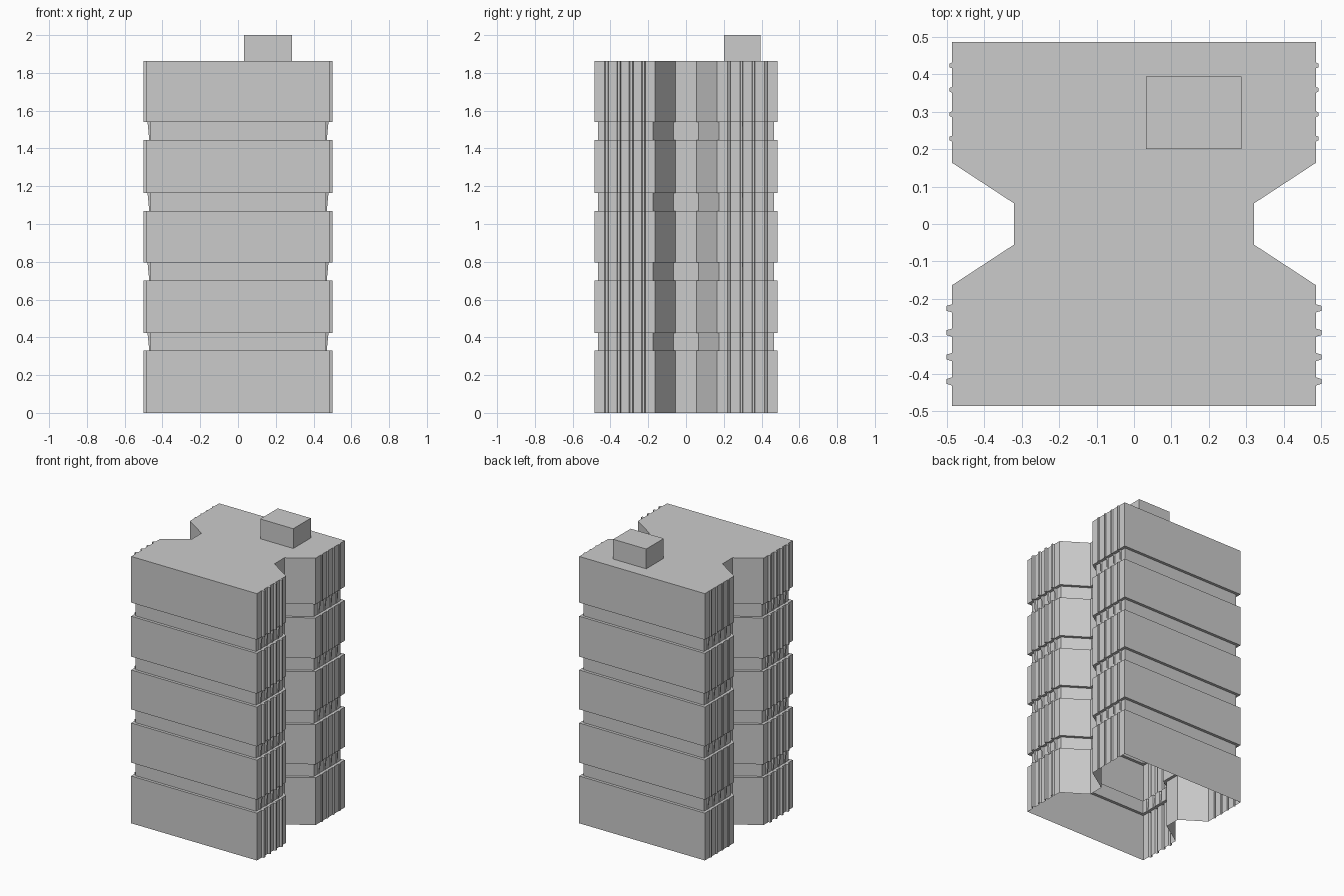
import bpy
import bmesh

if "Cube" in bpy.data.objects:
    bpy.data.objects.remove(bpy.data.objects["Cube"], do_unlink=True)

# Single concrete colour
concrete = bpy.data.materials.new("concrete_grey")
concrete.use_nodes = True
GREY = (0.6, 0.6, 0.6, 1.0)
concrete.diffuse_color = GREY
concrete.node_tree.nodes["Principled BSDF"].inputs["Base Color"].default_value = GREY


def finish(bm, name):
    mesh = bpy.data.meshes.new(name)
    bm.to_mesh(mesh)
    bm.free()
    mesh.materials.append(concrete)
    obj = bpy.data.objects.new(name, mesh)
    bpy.context.collection.objects.link(obj)
    return obj


def ribs(start, sign, tip, half, side):
    """Four tapered vertical ribs on an end wall, listed outward from the notch."""
    pts = []
    for i in range(4):
        y = start + 0.065 * i
        pts += [(side, y - half), (tip, y - half * 0.6),
                (tip, y + half * 0.6), (side, y + half)]
    return [(x, sign * y) for x, y in pts]


def outline(inset, rib_inset):
    """Counter-clockwise H-shaped floor plan with ribbed end walls."""
    side = 0.485 - inset
    outer_y = 0.163 + inset * 0.54
    inner_y = 0.055 + inset * 0.54
    front = ribs(0.225, -1, 0.5 - rib_inset, 0.011, side)[::-1]
    back = ribs(0.228, 1, 0.492 - rib_inset * 0.8, 0.008, side)
    half = [(side, -side)] + front + [(side, -outer_y), (0.32 - inset, -inner_y),
            (0.32 - inset, inner_y), (side, outer_y)] + back + [(side, side)]
    return half + [(-x, y) for x, y in reversed(half)]


# Tower shell: wide storey bands split by recessed grooves, open underneath
levels = [(0.0, 0.0, 0.0)]
for low, high in ((0.33, 0.423), (0.70, 0.795), (1.07, 1.163), (1.445, 1.54)):
    levels += [(low, 0.0, 0.0), (low, 0.02, 0.03),
               (high, 0.02, 0.021), (high, 0.0, 0.0)]
levels.append((1.862, 0.0, 0.0))

bm = bmesh.new()
rings = [[bm.verts.new((x, y, z)) for x, y in outline(inset, rib)]
         for z, inset, rib in levels]
for lower, upper in zip(rings, rings[1:]):
    for i in range(len(lower)):
        j = (i + 1) % len(lower)
        bm.faces.new((lower[i], lower[j], upper[j], upper[i]))
bm.faces.new(rings[-1])
finish(bm, "tower_block")

# Rooftop plant room
bm = bmesh.new()
bmesh.ops.create_cube(bm, size=1.0)
bmesh.ops.scale(bm, vec=(0.255, 0.193, 0.138), verts=bm.verts)
bmesh.ops.translate(bm, vec=(0.159, 0.297, 1.931), verts=bm.verts)
finish(bm, "roof_plant_room")
